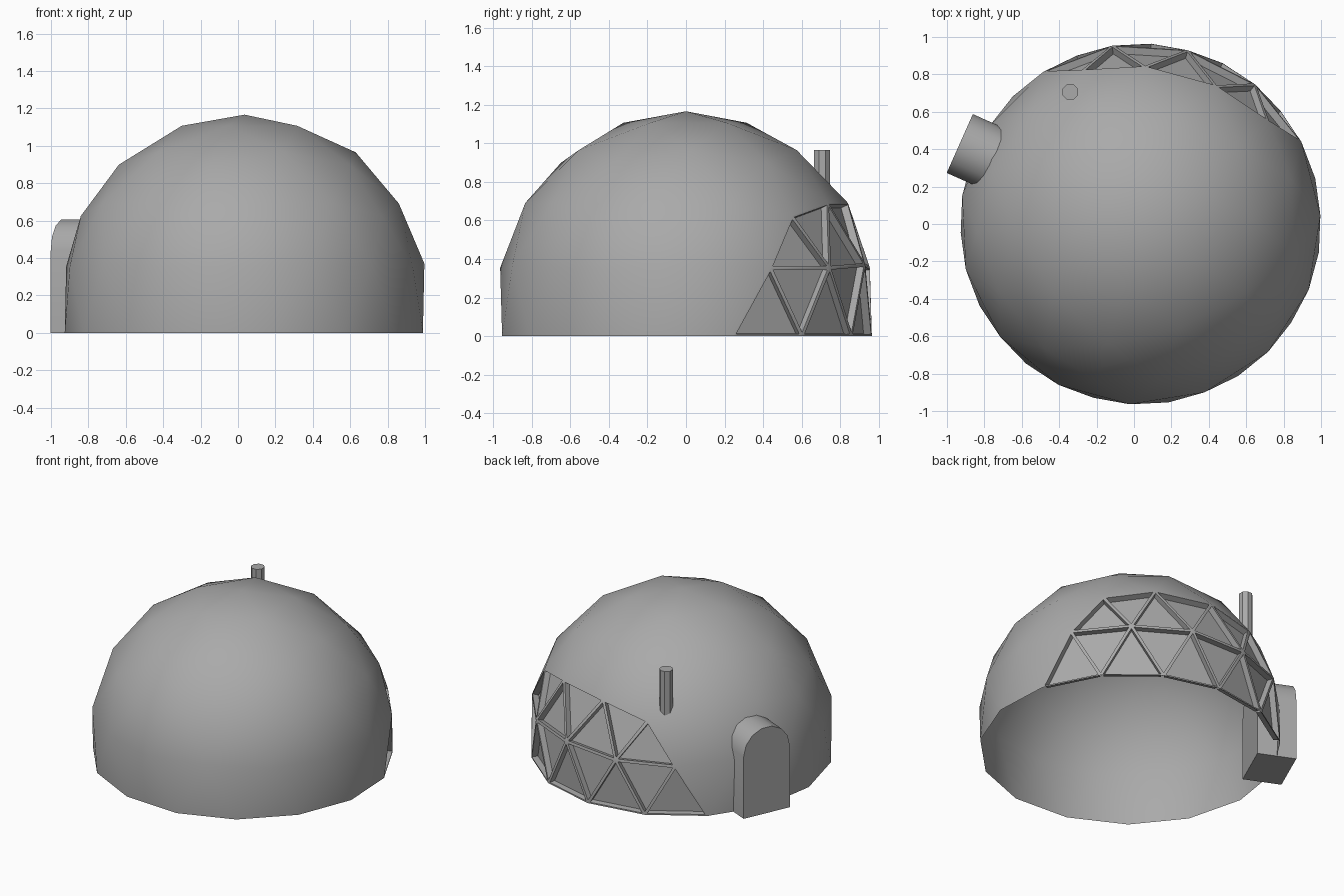
import bpy, bmesh, math
from mathutils import Vector, Matrix

if "Cube" in bpy.data.objects:
    bpy.data.objects.remove(bpy.data.objects["Cube"])

RADIUS, CENTRE_Z, CENTRE_X = 0.98, 0.186, 0.035
TURN = 2.8          # rotation of the dome lattice, degrees
FREQ = 3            # geodesic frequency

grey = bpy.data.materials.new("plain_grey")
grey.use_nodes = True
grey.diffuse_color = (0.4, 0.4, 0.4, 1)
grey.node_tree.nodes["Principled BSDF"].inputs["Base Color"].default_value = (0.4, 0.4, 0.4, 1)


def finish(name, bm, angle):
    """Turn a bmesh into a shaded object."""
    mesh = bpy.data.meshes.new(name)
    bm.to_mesh(mesh)
    bm.free()
    mesh.materials.append(grey)
    mesh.shade_smooth()
    mesh.set_sharp_from_angle(angle=math.radians(angle))
    obj = bpy.data.objects.new(name, mesh)
    bpy.context.collection.objects.link(obj)
    return obj


def ring_point(azimuth, z):
    a, r = math.radians(azimuth), math.sqrt(1 - z * z)
    return Vector((r * math.cos(a), r * math.sin(a), z))


# Dome: icosahedron faces split into a triangular grid and pushed to a sphere
pole = Vector((0, 0, 1))
level = 1 / math.sqrt(5)
upper = [ring_point(TURN + 36 + 72 * k, level) for k in range(5)]
lower = [ring_point(TURN + 72 + 72 * k, -level) for k in range(5)]
bm = bmesh.new()
for k in range(5):
    n = (k + 1) % 5
    for a, b, c in ((pole, upper[k], upper[n]),
                    (upper[k], lower[k], upper[n]),
                    (lower[k], lower[n], upper[n])):
        grid = {(i, j): bm.verts.new((a + (b - a) * i / FREQ + (c - a) * j / FREQ).normalized())
                for i in range(FREQ + 1) for j in range(FREQ + 1 - i)}
        for i, j in grid:
            if i + j < FREQ:
                bm.faces.new((grid[i, j], grid[i + 1, j], grid[i, j + 1]))
            if i + j < FREQ - 1:
                bm.faces.new((grid[i + 1, j], grid[i + 1, j + 1], grid[i, j + 1]))
bmesh.ops.remove_doubles(bm, verts=bm.verts[:], dist=0.001)

# Cut off the underside and level the base
bmesh.ops.delete(bm, geom=[v for v in bm.verts if v.co.z < -0.3], context='VERTS')
for v in bm.verts:
    v.co = v.co * RADIUS + Vector((0, 0, CENTRE_Z))
    if v.co.z < 0.1:
        v.co.z = 0
bm.normal_update()


# Windows: two bands of recessed triangular panes
def is_window(face):
    c = face.calc_center_median()
    azimuth = math.degrees(math.atan2(c.y, c.x)) - TURN
    if c.z < 0.34:
        return 18 < azimuth < 126
    return c.z < 0.62 and 30 < azimuth < 114


panes = [f for f in bm.faces if is_window(f)]
bmesh.ops.inset_individual(bm, faces=panes, thickness=0.02, depth=0)
bm.normal_update()
bmesh.ops.inset_individual(bm, faces=panes, thickness=0.0005, depth=-0.04)
bm.normal_update()
finish("dome_shell", bm, 35).location.x = CENTRE_X

# Entrance: arched profile extruded along the dome's radius
HALF, SPRING, STEPS = 0.172, 0.437, 7
INNER, OUTER = 0.80, 1.058
profile = [(HALF, 0)]
profile += [(HALF * math.cos(math.pi * s / STEPS), SPRING + HALF * math.sin(math.pi * s / STEPS))
            for s in range(STEPS + 1)]
profile += [(-HALF, 0)]
bm = bmesh.new()
face = bm.faces.new([bm.verts.new((INNER, y, z)) for y, z in profile])
moved = bmesh.ops.extrude_face_region(bm, geom=[face], use_keep_orig=True)["geom"]
bmesh.ops.translate(bm, vec=(OUTER - INNER, 0, 0),
                    verts=[g for g in moved if isinstance(g, bmesh.types.BMVert)])
bmesh.ops.recalc_face_normals(bm, faces=bm.faces[:])
entrance = finish("entrance_porch", bm, 35)
entrance.location.x = CENTRE_X
entrance.rotation_euler.z = math.radians(156)

# Chimney: eight-sided pipe through the roof
bm = bmesh.new()
bmesh.ops.create_cone(bm, cap_ends=True, segments=8, radius1=0.045, radius2=0.045, depth=0.34,
                      matrix=Matrix.Rotation(math.radians(22.5), 4, 'Z'))
finish("chimney_pipe", bm, 30).location = (-0.34, 0.706, 0.795)
